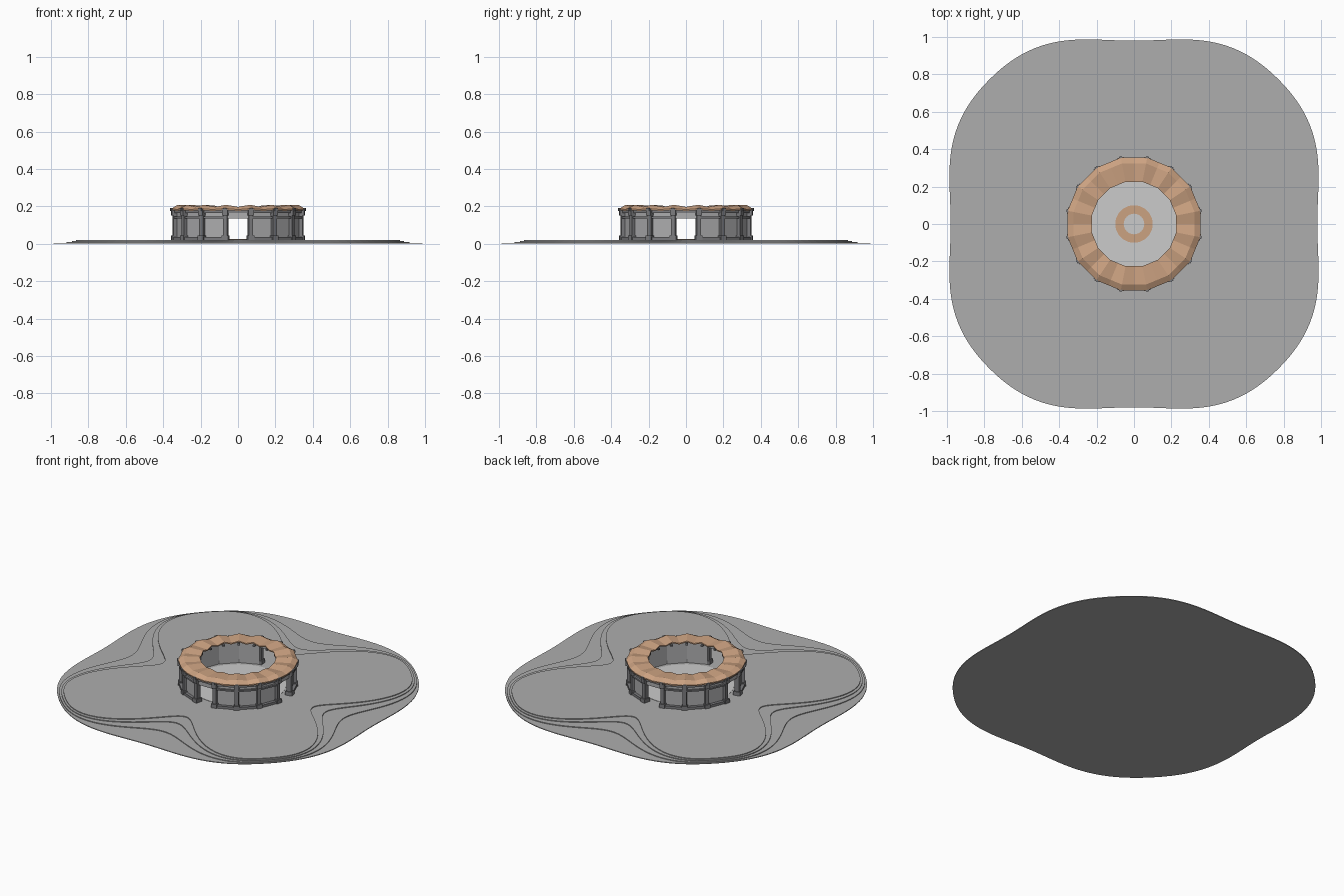
import bpy, bmesh, math
from mathutils import Matrix

if "Cube" in bpy.data.objects:
    bpy.data.objects.remove(bpy.data.objects["Cube"])

def mat(name, c):
    m = bpy.data.materials.new(name)
    m.diffuse_color = (*c, 1)
    m.use_nodes = True
    m.node_tree.nodes["Principled BSDF"].inputs["Base Color"].default_value = m.diffuse_color
    return m

GROUND = mat("ground grey", (0.42, 0.42, 0.42))
FLOOR = mat("light floor grey", (0.6, 0.6, 0.6))
WALL = mat("wall grey", (0.42, 0.42, 0.43))
FRAME = mat("dark frame grey", (0.2, 0.2, 0.21))
TAN = mat("roof tan", (0.6, 0.36, 0.22))

def finish(name, bm, m):
    bmesh.ops.recalc_face_normals(bm, faces=bm.faces)
    me = bpy.data.meshes.new(name)
    bm.to_mesh(me)
    bm.free()
    me.materials.append(m)
    ob = bpy.data.objects.new(name, me)
    bpy.context.collection.objects.link(ob)
    return ob

def box(bm, ang, r, z0, z1, depth, width):
    """Box at a polar position: depth is radial, width is tangential."""
    M = (Matrix.Rotation(ang, 4, 'Z') @ Matrix.Translation((r, 0, (z0 + z1) / 2))
         @ Matrix.Diagonal((depth, width, z1 - z0, 1)))
    bmesh.ops.create_cube(bm, size=1, matrix=M)

def slab(name, radius, z0, z1, m, n=160):
    """Flat slab whose outline follows radius(angle)."""
    bm = bmesh.new()
    pts = [(radius(2 * math.pi * i / n), 2 * math.pi * i / n) for i in range(n)]
    lo = [bm.verts.new((r * math.cos(a), r * math.sin(a), z0)) for r, a in pts]
    hi = [bm.verts.new((r * math.cos(a), r * math.sin(a), z1)) for r, a in pts]
    bm.faces.new(lo[::-1])
    bm.faces.new(hi)
    for i in range(n):
        j = (i + 1) % n
        bm.faces.new((lo[i], lo[j], hi[j], hi[i]))
    return finish(name, bm, m)

def sweep(name, prof, n, m, off=0.0):
    """Closed profile swept round z; prof(i) gives the (r, z) points of step i."""
    bm = bmesh.new()
    rings = []
    for i in range(n):
        a = off + 2 * math.pi * i / n
        rings.append([bm.verts.new((r * math.cos(a), r * math.sin(a), z)) for r, z in prof(i)])
    k = len(rings[0])
    for i in range(n):
        p, q = rings[i], rings[(i + 1) % n]
        for j in range(k):
            bm.faces.new((p[j], q[j], q[(j + 1) % k], p[(j + 1) % k]))
    return finish(name, bm, m)

# Terraced four-lobed ground
def lobed(a, b):
    def f(t):
        s = (1 - math.cos(4 * t)) / 2
        return a + (b - a) * (1 - (1 - s) ** 1.6)
    return f

for i, (a, b) in enumerate([(0.98, 1.093), (0.78, 1.083), (0.645, 1.07), (0.55, 1.057)]):
    slab(f"terrace_{i + 1}", lobed(a, b), 0.005 * i, 0.005 * (i + 1), GROUND)

# Inner floor and its tan ring
slab("inner_floor", lambda t: 0.29, 0.02, 0.022, FLOOR, 64)
sweep("floor_ring", lambda i: [(0.055, 0.022), (0.1, 0.022), (0.1, 0.025), (0.055, 0.025)], 48, TAN)

N = 16
STEP = 2 * math.pi / N
CHORD = 2 * math.tan(STEP / 2)

# Wall panels, curbs and rails: every fourth bay is an open doorway
panels, trims = bmesh.new(), bmesh.new()
for k in range(N):
    a = k * STEP
    if k % 4:
        box(panels, a, 0.322, 0.02, 0.165, 0.02, 0.322 * CHORD)
        box(trims, a, 0.335, 0.02, 0.036, 0.034, 0.335 * CHORD)
        box(trims, a, 0.336, 0.135, 0.145, 0.02, 0.336 * CHORD)
    else:
        box(panels, a, 0.325, 0.135, 0.165, 0.025, 0.325 * CHORD)
finish("wall_panels", panels, WALL)
finish("wall_trims", trims, FRAME)

# Columns with bases, caps, rafters and eave brackets
cols = bmesh.new()
for k in range(N):
    a = (k + 0.5) * STEP
    box(cols, a, 0.34, 0.02, 0.045, 0.045, 0.036)
    box(cols, a, 0.34, 0.045, 0.15, 0.03, 0.024)
    box(cols, a, 0.342, 0.15, 0.185, 0.042, 0.03)
    box(cols, a, 0.352, 0.176, 0.19, 0.032, 0.016)
    box(cols, a, 0.285, 0.172, 0.184, 0.1, 0.014)
finish("columns", cols, FRAME)

# Ring beam under the roof
sweep("ring_beam", lambda i: [(0.315, 0.163), (0.352, 0.163), (0.352, 0.18), (0.315, 0.18)],
      N, FRAME, STEP / 2)

# Folded roof: ridges above the columns, shallow valleys between
def roof(i):
    d = 0.0 if i % 2 else 0.011
    c = 1.0 if i % 2 == 0 else math.cos(STEP / 2)
    top = [(0.362 * c, 0.183 + d * 0.5), (0.33 * c, 0.197 + d), (0.23 * c, 0.193 + d)]
    return top + [(r, z - 0.008) for r, z in reversed(top)]
sweep("folded_roof", roof, 2 * N, TAN, STEP / 2)
